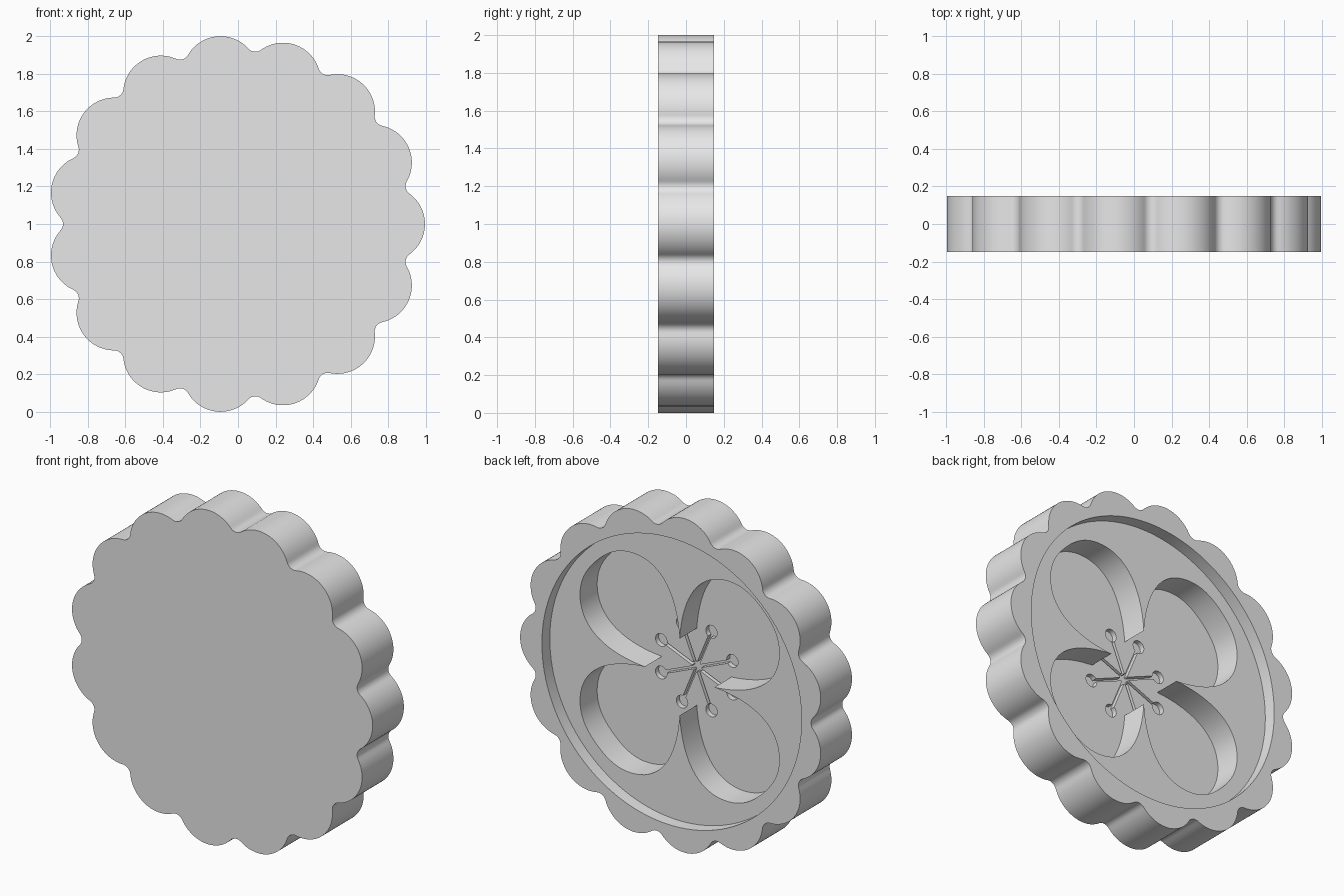
import bpy, bmesh
from math import sin, cos, pi, radians, sqrt, atan2
from mathutils import Vector
from mathutils.geometry import interpolate_bezier

cube = bpy.data.objects.get("Cube")
if cube:
    bpy.data.objects.remove(cube, do_unlink=True)

HALF = 0.148                 # half thickness of the disc
CENTRE = Vector((-0.009, 1.0))
LOBES = 15
STAMENS = 8

grey = bpy.data.materials.new("light grey")
grey.use_nodes = True
grey.diffuse_color = (0.8, 0.8, 0.8, 1)
grey.node_tree.nodes["Principled BSDF"].inputs["Base Color"].default_value = (0.8, 0.8, 0.8, 1)


def arc(centre, radius, start, end, steps):
    """Points along an arc, without the last one."""
    return [centre + radius * Vector((cos(a), sin(a)))
            for a in (start + (end - start) * i / steps for i in range(steps))]


def turn(p, a):
    return Vector((p.x * cos(a) - p.y * sin(a), p.x * sin(a) + p.y * cos(a)))


def prism(name, outline, y0, y1):
    """Extrude an x-z outline along y."""
    bm = bmesh.new()
    pts = [p + CENTRE for p in outline]
    face = bm.faces.new([bm.verts.new((p.x, y0, p.y)) for p in pts])
    new = bmesh.ops.extrude_face_region(bm, geom=[face])["geom"]
    verts = [v for v in new if isinstance(v, bmesh.types.BMVert)]
    bmesh.ops.translate(bm, verts=verts, vec=(0, y1 - y0, 0))
    bmesh.ops.recalc_face_normals(bm, faces=bm.faces)
    mesh = bpy.data.meshes.new(name)
    bm.to_mesh(mesh)
    bm.free()
    obj = bpy.data.objects.new(name, mesh)
    bpy.context.collection.objects.link(obj)
    mesh.materials.append(grey)
    return obj


def cut(body, outline, depth):
    """Sink an outline into the back to the given depth."""
    cutter = prism("cutter", outline, HALF - depth, HALF + 0.1)
    cutter.hide_render = True
    mod = body.modifiers.new("cut", "BOOLEAN")
    mod.operation = "DIFFERENCE"
    mod.solver = "EXACT"
    mod.object = cutter
    bpy.context.view_layer.objects.active = body
    bpy.ops.object.modifier_apply(modifier=mod.name)
    bpy.data.objects.remove(cutter, do_unlink=True)


# Scalloped disc: round lobes joined by small fillets
half_step = pi / LOBES
lobe_r, fillet_r = 0.2, 0.05
ring = 0.8 / cos(radians(6))
reach = ring * cos(half_step) + sqrt((lobe_r + fillet_r) ** 2 - (ring * sin(half_step)) ** 2)
lobe_c = Vector((ring, 0))
fillet_c = reach * Vector((cos(half_step), sin(half_step)))
phi = atan2(fillet_c.y, fillet_c.x - ring)
unit = arc(lobe_c, lobe_r, -phi, phi, 24)
unit += arc(fillet_c, fillet_r, phi + pi, 2 * half_step - phi + pi, 8)
outline = [turn(p, 2 * half_step * k) for k in range(LOBES) for p in unit]
body = prism("scalloped_disc", outline, -HALF, HALF)

# Shallow round recess in the back
origin = Vector((0, 0))
cut(body, arc(origin, 0.86, 0, 2 * pi, 128), 0.075)

# Four-petal pocket with pointed webs between the petals
side = interpolate_bezier((0.23, 0), (0.5, 0.02), (0.66, 0.13), (0.66, 0.32), 20)
end = interpolate_bezier((0.66, 0.32), (0.66, 0.42), (0.61, 0.49), (0.55, 0.55), 10)
half = [p.to_2d() for p in side + end[1:]]
petal = half + [Vector((p.y, p.x)) for p in reversed(half[1:-1])]
cut(body, [turn(p, k * pi / 2) for k in range(4) for p in petal], 0.237)

# Stamens: hub, thin grooves and round ends sunk into the pocket floor
SUNK = 0.267
cut(body, arc(origin, 0.032, 0, 2 * pi, 24), SUNK)
for k in range(STAMENS):
    a = (k + 0.5) * 2 * pi / STAMENS
    bar = [Vector(p) for p in ((0, -0.009), (0.25, -0.009), (0.25, 0.009), (0, 0.009))]
    cut(body, [turn(p, a) for p in bar], SUNK)
    cut(body, arc(turn(Vector((0.255, 0)), a), 0.038, 0, 2 * pi, 24), SUNK)

bpy.ops.object.select_all(action="DESELECT")
body.select_set(True)
bpy.context.view_layer.objects.active = body
bpy.ops.object.shade_smooth_by_angle(angle=radians(30))
